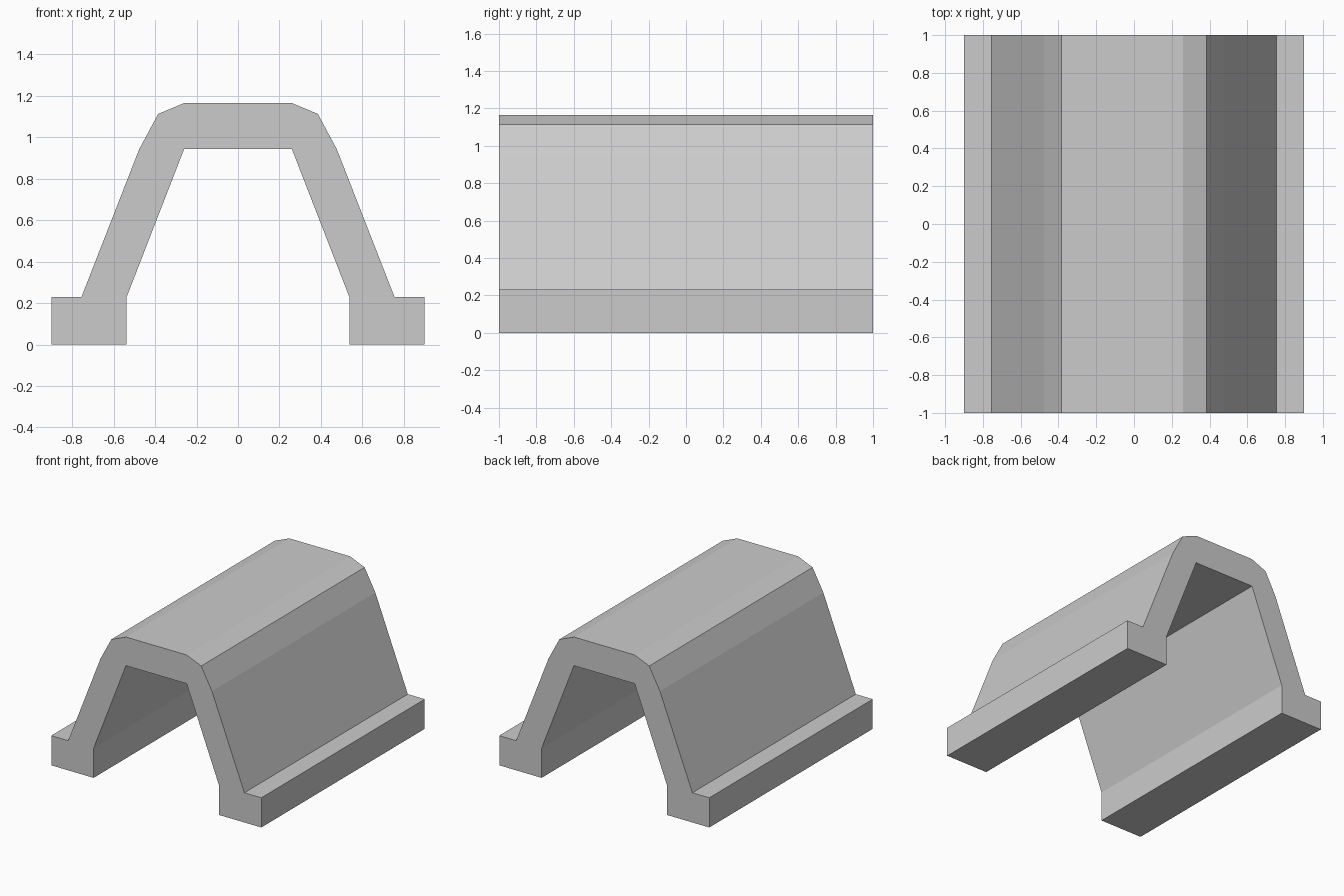
import bpy
import bmesh

if "Cube" in bpy.data.objects:
    bpy.data.objects.remove(bpy.data.objects["Cube"])

LENGTH = 2.0

# Right half of the cross-section (x, z): crown, sloped wall, foot, inside
half = [(0.26, 1.165), (0.385, 1.113), (0.477, 0.942), (0.755, 0.23),
        (0.90, 0.23), (0.90, 0.0), (0.537, 0.0), (0.537, 0.23), (0.26, 0.943)]
profile = half + [(-x, z) for x, z in reversed(half)]

# Arched channel: extrude the mirrored cross-section along y
bm = bmesh.new()
face = bm.faces.new([bm.verts.new((x, -LENGTH / 2, z)) for x, z in profile])
extruded = bmesh.ops.extrude_face_region(bm, geom=[face], use_keep_orig=True)
moved = [v for v in extruded["geom"] if isinstance(v, bmesh.types.BMVert)]
bmesh.ops.translate(bm, verts=moved, vec=(0, LENGTH, 0))
bmesh.ops.recalc_face_normals(bm, faces=bm.faces)

mesh = bpy.data.meshes.new("arched_channel")
bm.to_mesh(mesh)
bm.free()
channel = bpy.data.objects.new("arched_channel", mesh)
bpy.context.collection.objects.link(channel)
